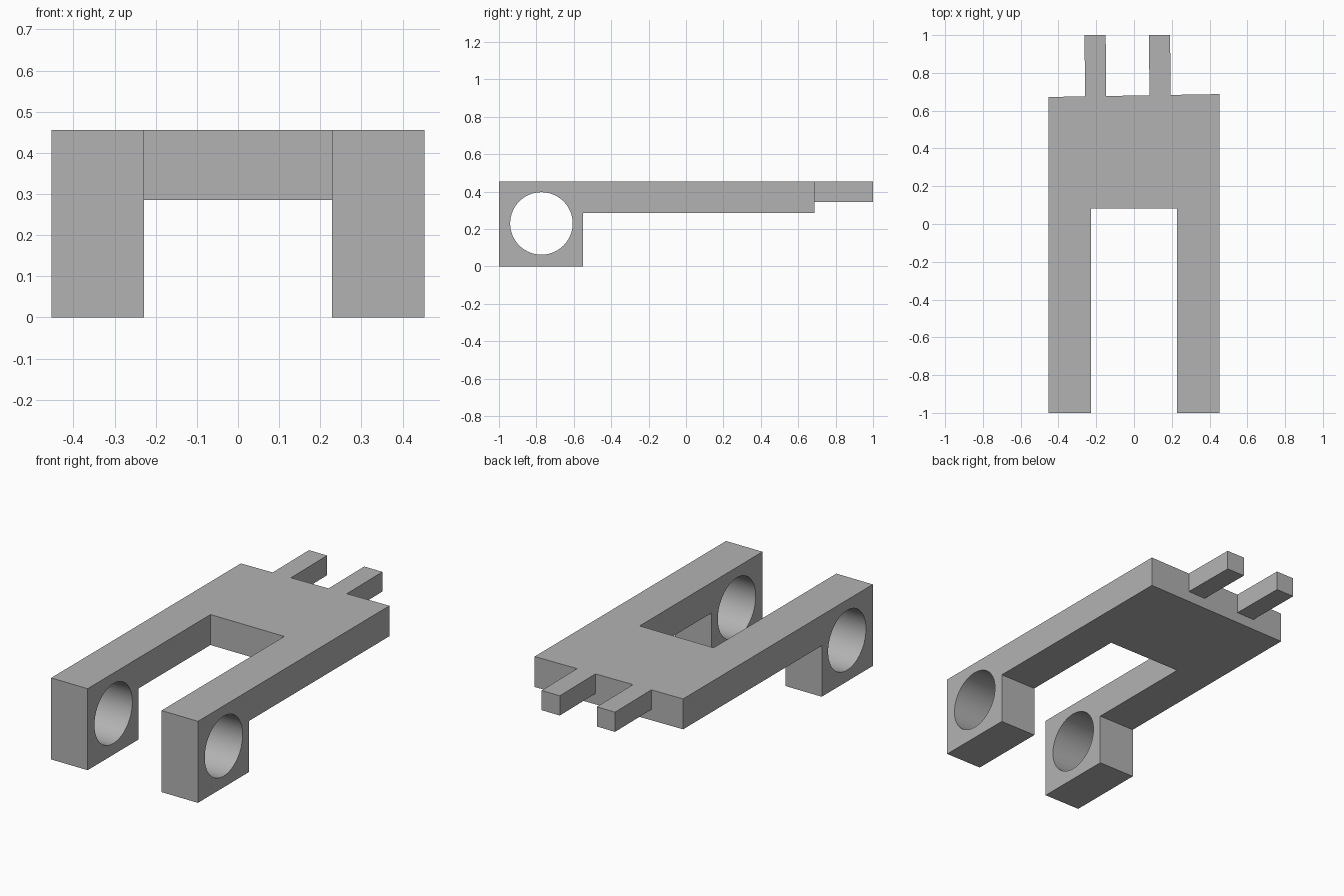
import bpy
import bmesh
from math import radians
from mathutils import Matrix, Vector

cube = bpy.data.objects.get("Cube")
if cube:
    bpy.data.objects.remove(cube, do_unlink=True)

grey = bpy.data.materials.new("plain grey")
grey.use_nodes = True
grey.diffuse_color = (0.45, 0.45, 0.45, 1)
grey.node_tree.nodes["Principled BSDF"].inputs["Base Color"].default_value = grey.diffuse_color

HALF, INNER = 0.453, 0.228      # outer and inner sides of the arms
TOP, PLATE_Z, PRONG_Z = 0.455, 0.285, 0.345


def back_edge(x):
    """The rear edge runs slightly askew."""
    return 0.68 + 0.017 * x


def finish(name, bm):
    bmesh.ops.recalc_face_normals(bm, faces=bm.faces)
    mesh = bpy.data.meshes.new(name)
    bm.to_mesh(mesh)
    bm.free()
    mesh.materials.append(grey)
    obj = bpy.data.objects.new(name, mesh)
    bpy.context.collection.objects.link(obj)
    return obj


def prism(name, outline, low, high):
    """Extrude a plan outline between two heights."""
    bm = bmesh.new()
    face = bm.faces.new([bm.verts.new((x, y, low)) for x, y in outline])
    grown = bmesh.ops.extrude_face_region(bm, geom=[face])["geom"]
    verts = [v for v in grown if isinstance(v, bmesh.types.BMVert)]
    bmesh.ops.translate(bm, verts=verts, vec=Vector((0, 0, high - low)))
    return finish(name, bm)


def combine(target, tool, operation):
    tool.hide_render = True
    mod = target.modifiers.new(operation.lower(), "BOOLEAN")
    mod.object, mod.operation, mod.solver = tool, operation, "EXACT"
    bpy.ops.object.select_all(action="DESELECT")
    target.select_set(True)
    bpy.context.view_layer.objects.active = target
    bpy.ops.object.modifier_apply(modifier=mod.name)
    bpy.data.objects.remove(tool, do_unlink=True)


# Forked body: plate and two arms
fork = [(-HALF, -1), (-INNER, -1), (-INNER, 0.083), (INNER, 0.083), (INNER, -1),
        (HALF, -1), (HALF, back_edge(HALF)), (-HALF, back_edge(-HALF))]
body = prism("forked_bracket", fork, 0, TOP)

# Clear the underside behind the feet
under = prism("underside_cutter", [(-1, -0.55), (1, -0.55), (1, 1), (-1, 1)], -1, PLATE_Z)
combine(body, under, "DIFFERENCE")

# Round bore through both feet
bm = bmesh.new()
bmesh.ops.create_cone(bm, cap_ends=True, segments=96, radius1=0.167, radius2=0.167, depth=2,
                      matrix=Matrix.Translation((0, -0.773, 0.23)) @ Matrix.Rotation(radians(90), 4, "Y"))
combine(body, finish("bore_cutter", bm), "DIFFERENCE")

# Two rear prongs, leaning a little sideways
for side, x0, x1 in (("right", -0.258, -0.146), ("left", 0.083, 0.195)):
    lean = 0.004
    outline = [(x0, back_edge(x0) - 0.1), (x1, back_edge(x1) - 0.1),
               (x1 - lean, 1), (x0 - lean, 1)]
    combine(body, prism(side + "_prong", outline, PRONG_Z, TOP), "UNION")

bpy.ops.object.shade_smooth_by_angle(angle=radians(30))
